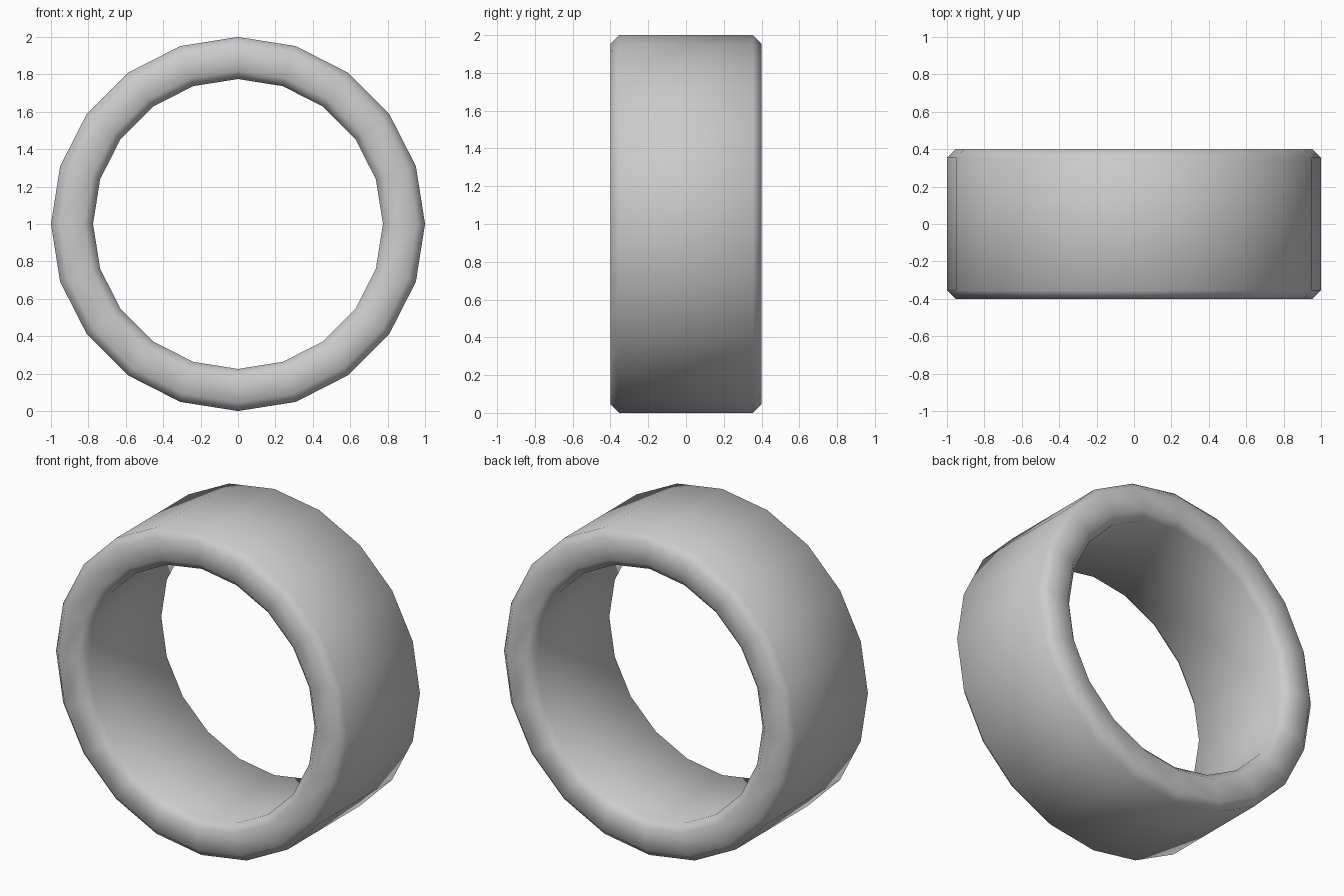
import bpy, bmesh
from math import cos, sin, tau

if "Cube" in bpy.data.objects:
    bpy.data.objects.remove(bpy.data.objects["Cube"])

SIDES = 20
# ring cross-section as (radius, y), chamfered on all four corners
PROFILE = [(1.0, -0.355), (1.0, 0.355), (0.955, 0.4), (0.82, 0.4),
           (0.775, 0.355), (0.775, -0.355), (0.82, -0.4), (0.955, -0.4)]

# sweep the section around the y axis
bm = bmesh.new()
loops = [[bm.verts.new((r * cos(tau * i / SIDES), y, 1 + r * sin(tau * i / SIDES)))
          for r, y in PROFILE] for i in range(SIDES)]
n = len(PROFILE)
for i in range(SIDES):
    a, b = loops[i], loops[(i + 1) % SIDES]
    for j in range(n):
        k = (j + 1) % n
        bm.faces.new((a[j], a[k], b[k], b[j])).smooth = True
bmesh.ops.recalc_face_normals(bm, faces=bm.faces[:])

# finished ring
mesh = bpy.data.meshes.new("ring_band")
bm.to_mesh(mesh)
bm.free()
ring = bpy.data.objects.new("ring_band", mesh)
bpy.context.collection.objects.link(ring)
